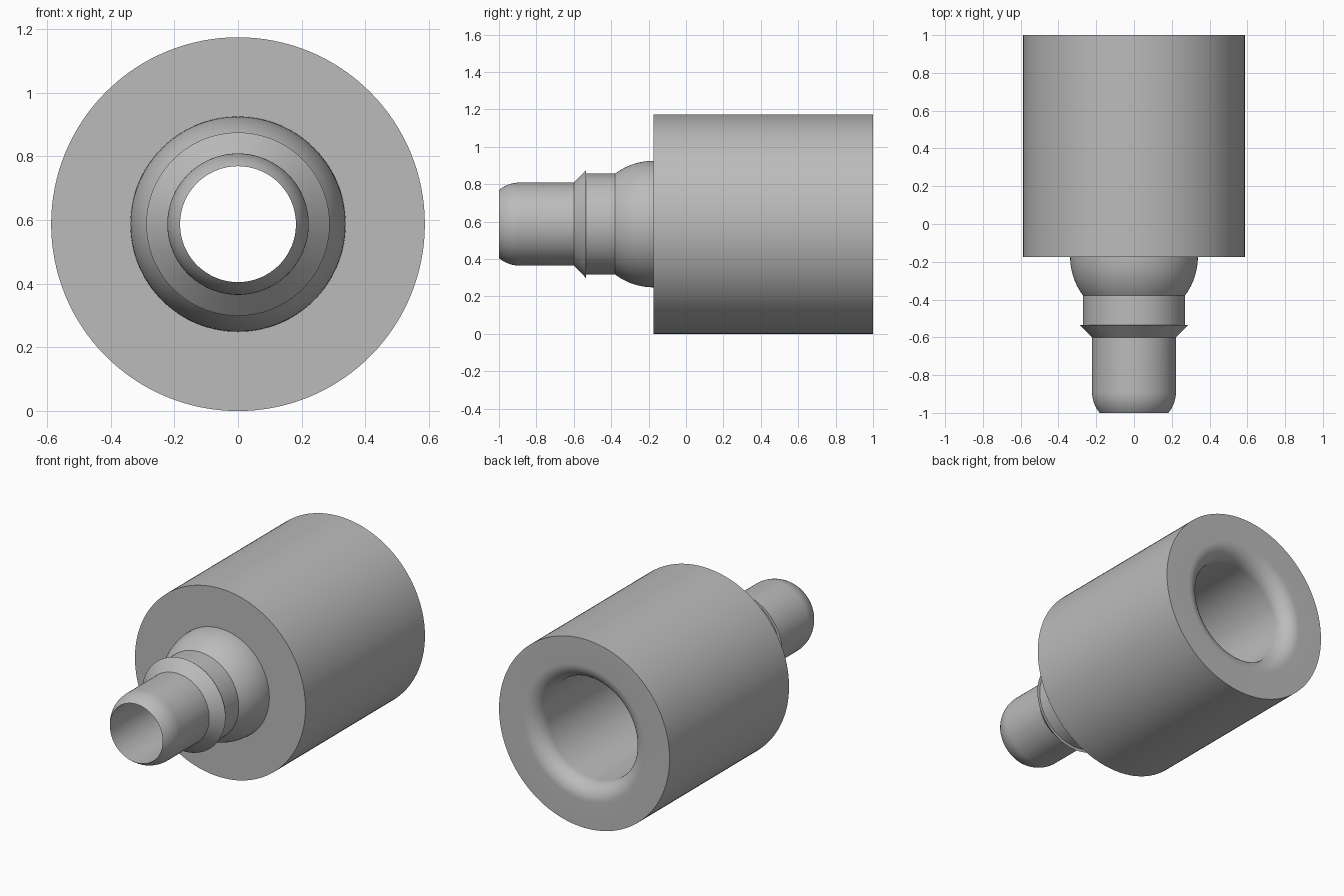
import bpy, math

cube = bpy.data.objects.get("Cube")
if cube:
    bpy.data.objects.remove(cube, do_unlink=True)

RADIUS = 0.587      # sleeve radius, also the height of the axis
BORE = 0.182        # narrow through hole
SOCKET = 0.32       # wide bore at the back
DOME = 0.338
FACE_Y = -0.175     # front face of the sleeve
STEP_Y = 0.0        # where the wide bore meets the narrow one
SEGMENTS = 128

# Single grey material
grey = bpy.data.materials.new("light_grey")
grey.use_nodes = True
colour = (0.5, 0.5, 0.5, 1)
grey.diffuse_color = colour
grey.node_tree.nodes["Principled BSDF"].inputs["Base Color"].default_value = colour


def arc(cy, cr, radius, start, end, steps=12):
    """Profile points (y, r) on an arc; angles in degrees from the +y axis."""
    angles = [math.radians(start + (end - start) * i / steps) for i in range(steps + 1)]
    return [(cy + radius * math.cos(a), cr + radius * math.sin(a)) for a in angles]


def lathe(name, profile):
    """Revolve a (y, r) profile around the horizontal axis."""
    verts, faces = [], []
    for y, r in profile:
        for j in range(SEGMENTS):
            a = math.tau * j / SEGMENTS
            verts.append((r * math.sin(a), y, RADIUS + r * math.cos(a)))
    for i in range(len(profile) - 1):
        for j in range(SEGMENTS):
            k = (j + 1) % SEGMENTS
            a, b = i * SEGMENTS, (i + 1) * SEGMENTS
            faces.append((a + j, a + k, b + k, b + j))
    mesh = bpy.data.meshes.new(name)
    mesh.from_pydata(verts, [], faces)
    mesh.materials.append(grey)
    obj = bpy.data.objects.new(name, mesh)
    bpy.context.collection.objects.link(obj)
    bpy.ops.object.select_all(action='DESELECT')
    obj.select_set(True)
    bpy.context.view_layer.objects.active = obj
    bpy.ops.object.shade_smooth_by_angle(angle=math.radians(25))
    return obj


# Large sleeve with a rounded socket mouth at the back
fillet = 0.1
mouth = arc(1 - fillet, SOCKET + fillet, fillet, 0, -90)
sleeve = [(FACE_Y, DOME), (FACE_Y, RADIUS), (1, RADIUS), (1, SOCKET + fillet)]
lathe("sleeve", sleeve + mouth[1:] + [(STEP_Y, SOCKET), (STEP_Y, BORE)])

# Barbed spigot: bore, rounded tip, barb, neck and spherical shoulder
tip_radius, tip_r = 0.17, 0.222
tip = arc(-0.89, tip_r - tip_radius, tip_radius, 130, 90)
tip[0] = (-1, BORE)
barb = [(-0.6, tip_r), (-0.535, 0.288), (-0.535, 0.27)]
neck_angle = 180 - math.degrees(math.asin(0.27 / DOME))
shoulder = arc(FACE_Y, 0, DOME, neck_angle, 90)
lathe("barbed_spigot", [(STEP_Y, BORE)] + tip + barb + shoulder)
